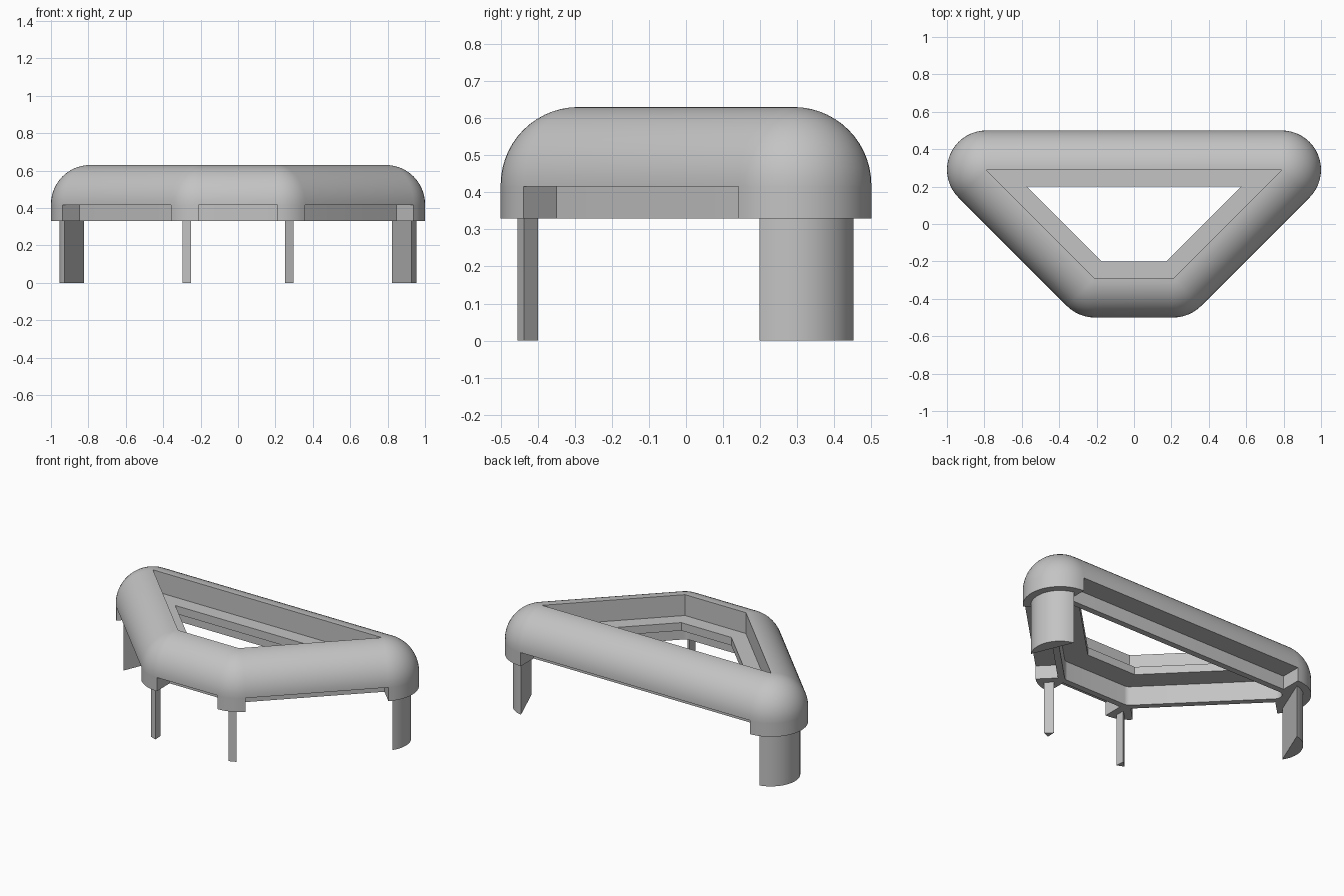
import bpy
import bmesh
from math import radians, degrees, cos, sin, pi, acos

cube = bpy.data.objects.get("Cube")
if cube:
    bpy.data.objects.remove(cube, do_unlink=True)

# Material
grey = bpy.data.materials.new("plain grey")
grey.use_nodes = True
colour = (0.55, 0.55, 0.55, 1)
grey.diffuse_color = colour
grey.node_tree.nodes["Principled BSDF"].inputs["Base Color"].default_value = colour

# Trapezoid corners, each with the outward angles its bend turns through
CORNERS = {
    "back_left": (0.79, 0.29, -45, 90),
    "back_right": (-0.79, 0.29, 90, 225),
    "front_right": (-0.21, -0.29, 225, 270),
    "front_left": (0.21, -0.29, 270, 315),
}
RADIUS = 0.21
SKIRT = 0.083
BOTTOM = 0.33
NOTCH = 0.415


def finish(name, bm):
    bmesh.ops.remove_doubles(bm, verts=bm.verts, dist=0.0002)
    bmesh.ops.recalc_face_normals(bm, faces=bm.faces)
    mesh = bpy.data.meshes.new(name)
    bm.to_mesh(mesh)
    bm.free()
    mesh.materials.append(grey)
    for p in mesh.polygons:
        p.use_smooth = True
    mesh.set_sharp_from_angle(angle=radians(30))
    obj = bpy.data.objects.new(name, mesh)
    bpy.context.collection.objects.link(obj)
    return obj


def prism(name, outline, z0, z1):
    bm = bmesh.new()
    face = bm.faces.new([bm.verts.new((x, y, z0)) for x, y in outline])
    made = bmesh.ops.extrude_face_region(bm, geom=[face])
    top = [v for v in made["geom"] if isinstance(v, bmesh.types.BMVert)]
    bmesh.ops.translate(bm, verts=top, vec=(0, 0, z1 - z0))
    return finish(name, bm)


def polar(cx, cy, r, deg):
    return cx + r * cos(radians(deg)), cy + r * sin(radians(deg))


def arc(cx, cy, r, a0, a1, steps):
    return [polar(cx, cy, r, a0 + (a1 - a0) * i / steps) for i in range(steps + 1)]


# Ring: rounded beam, hanging skirt and inner ledge as one swept section
section = [(RADIUS * sin(pi / 2 * i / 14), 0.42 + RADIUS * cos(pi / 2 * i / 14))
           for i in range(15)]
section += [(RADIUS, NOTCH), (SKIRT, NOTCH), (SKIRT, BOTTOM), (0.045, BOTTOM),
            (0.045, 0.45), (-0.09, 0.45), (-0.09, 0.50), (0, 0.50)]

bm = bmesh.new()
rings = []
for cx, cy, a0, a1 in CORNERS.values():
    steps = round((a1 - a0) / 7.5)
    mid = (a0 + a1) / 2
    for i in range(steps + 1):
        angle = a0 + (a1 - a0) * i / steps
        ring = []
        for d, z in section:
            if d < 0:  # mitred on the inside, round on the outside
                x, y = polar(cx, cy, d / cos(radians(a1 - mid)), mid)
            else:
                x, y = polar(cx, cy, d, angle)
            ring.append(bm.verts.new((x, y, z)))
        rings.append(ring)
n = len(section)
for r, ring in enumerate(rings):
    after = rings[(r + 1) % len(rings)]
    for i in range(n):
        j = (i + 1) % n
        bm.faces.new((ring[i], ring[j], after[j], after[i]))
finish("ring_beam", bm)

# Corner blocks and legs
for name, (cx, cy, a0, a1) in CORNERS.items():
    steps = round((a1 - a0) / 7.5)
    outline = arc(cx, cy, RADIUS, a0, a1, steps) + arc(cx, cy, SKIRT, a1, a0, steps)
    prism(name + "_corner_block", outline, BOTTOM, NOTCH)

    mid = (a0 + a1) / 2
    if name.startswith("back"):
        # round outside, flat inside
        half = degrees(acos(0.092 / 0.165))
        outline = arc(cx, cy, 0.165, mid - half, mid + half, 16)
    else:
        # slim three-sided leg
        outline = arc(cx, cy, 0.17, mid - 8, mid + 8, 1) + [polar(cx, cy, 0.118, mid)]
    prism(name + "_leg", outline, 0, 0.37)
